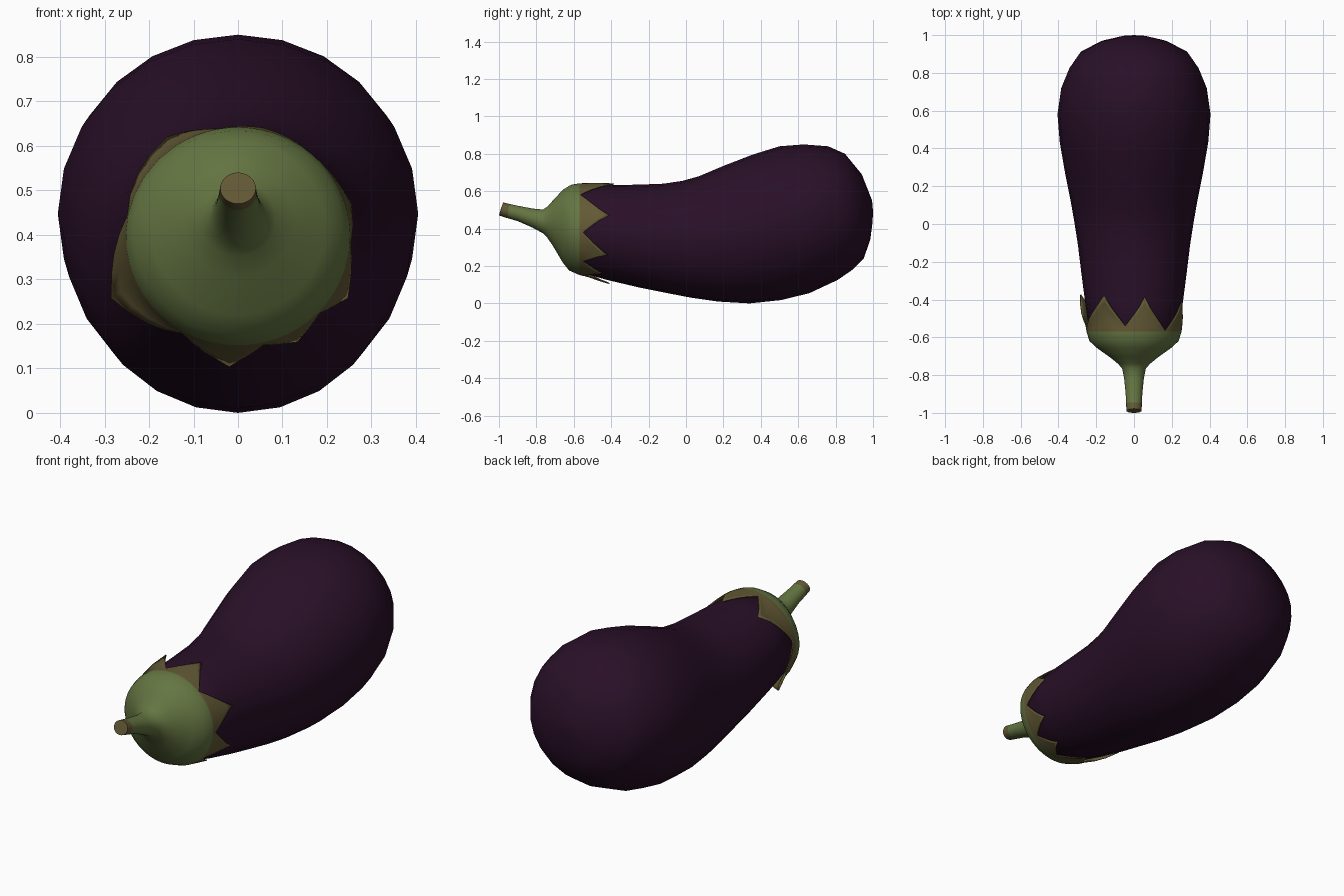
import bpy, bmesh, math
from mathutils import Vector

if "Cube" in bpy.data.objects:
    bpy.data.objects.remove(bpy.data.objects["Cube"])


def material(name, rgb):
    m = bpy.data.materials.new(name)
    m.diffuse_color = (*rgb, 1)
    m.use_nodes = True
    m.node_tree.nodes["Principled BSDF"].inputs["Base Color"].default_value = m.diffuse_color
    return m


purple = material("dark purple skin", (0.022, 0.005, 0.021))
green = material("calyx green", (0.13, 0.18, 0.055))
olive = material("olive brown edge", (0.125, 0.10, 0.036))


def ring_point(s, a):
    """Point at angle a on a tilted ring: (top y, top z, bottom y, bottom z, half width)."""
    ty, tz, by, bz, w = s
    t = (1 + math.sin(a)) / 2
    return Vector((w * math.cos(a), by + (ty - by) * t, bz + (tz - bz) * t))


def loft(name, rings, mats, mat_rule, cap_start, cap_end=None, angle=60):
    """Skin a list of point rings; caps are single centre points."""
    bm = bmesh.new()
    rows = [[bm.verts.new(p) for p in r] for r in rings]
    n = len(rows[0])
    for i in range(len(rows) - 1):
        for j in range(n):
            k = (j + 1) % n
            f = bm.faces.new((rows[i][j], rows[i][k], rows[i + 1][k], rows[i + 1][j]))
            f.material_index = mat_rule(i)
    for row, tip, idx in ((rows[0], cap_start, -1), (rows[-1], cap_end, len(rows))):
        if tip is not None:
            c = bm.verts.new(tip)
            for j in range(n):
                f = bm.faces.new((row[j], row[(j + 1) % n], c))
                f.material_index = mat_rule(idx)
    bmesh.ops.recalc_face_normals(bm, faces=bm.faces)
    # the first cap always looks towards -y
    first = [f for f in bm.faces if f.calc_center_median().y < rings[0][0].y + 0.02]
    if sum(f.normal.y * f.calc_area() for f in first if len(f.verts) == 3) > 0:
        bmesh.ops.reverse_faces(bm, faces=bm.faces)
    me = bpy.data.meshes.new(name)
    bm.to_mesh(me)
    bm.free()
    ob = bpy.data.objects.new(name, me)
    bpy.context.collection.objects.link(ob)
    for m in mats:
        me.materials.append(m)
    bpy.ops.object.select_all(action='DESELECT')
    ob.select_set(True)
    bpy.context.view_layer.objects.active = ob
    bpy.ops.object.shade_smooth_by_angle(angle=math.radians(angle))
    return ob


# fruit body: 24-sided rings that tilt towards the rounded end
body = [
    (-.66, .55, -.66, .25, .15), (-.58, .625, -.58, .17, .235),
    (-.42, .632, -.42, .125, .258), (-.25, .635, -.25, .085, .28),
    (-.12, .64, -.10, .055, .297), (-.02, .655, .03, .03, .315),
    (.07, .68, .17, .01, .335), (.20, .735, .34, .0, .365),
    (.355, .795, .51, .018, .393), (.50, .84, .66, .055, .405),
    (.63, .85, .81, .125, .385), (.76, .84, .89, .18, .342),
    (.85, .80, .95, .24, .29), (.94, .69, .985, .34, .18),
    (.995, .55, .997, .43, .06)]
loft("eggplant_body",
     [[ring_point(s, math.tau * j / 24) for j in range(24)] for s in body],
     [purple], lambda i: 0, (0, -.67, .41), (0, 1.0, .49))

# calyx leaf tips: (angle, tip y, outward curl)
tips = [(20, -.41, 0), (78, -.385, 0), (123, -.38, .02), (203, -.375, .035),
        (266, -.41, .012), (300, -.45, 0), (333, -.42, .008)]
valleys = [-.565, -.54, -.55, -.545, -.545, -.55, -.55]

# columns run tip -> valley -> tip so the leaf points stay sharp
columns = []
for i, (a0, y0, c0) in enumerate(tips):
    a1, y1, c1 = tips[(i + 1) % len(tips)]
    a1 += 360 if a1 < a0 else 0
    mid = (a0 + a1) / 2
    if a1 - a0 > 60:
        mid += 6
    for k in range(4):
        t = k / 4
        columns.append((a0 + (mid - a0) * t, y0 + (valleys[i] - y0) * t ** .8, c0 * (1 - t)))
    for k in range(4):
        t = k / 4
        columns.append((mid + (a1 - mid) * t, y1 + (valleys[i] - y1) * (1 - t) ** .8, c1 * t))

# stem flaring into the cap
stem = [
    (-.978, .54, -1.0, .470, .040), (-.945, .532, -.955, .456, .042),
    (-.90, .522, -.90, .44, .044), (-.82, .507, -.82, .405, .052),
    (-.765, .502, -.765, .375, .063), (-.738, .52, -.742, .352, .085),
    (-.705, .558, -.71, .305, .125), (-.655, .61, -.66, .22, .195),
    (-.615, .634, -.625, .176, .236), (-.57, .642, -.57, .152, .252)]
rings = [[ring_point(s, math.radians(a)) for a, _, _ in columns] for s in stem]


# ragged leaves lying just above the skin
def skin(y, a):
    t = (y + .57) / .19
    return ring_point((y, .642 + .005 * t, y, .152 - .044 * t, .252 + .022 * t), a)


STEPS = 5
for r in range(1, STEPS + 1):
    t = r / STEPS
    row = []
    for a, edge, curl in columns:
        a = math.radians(a)
        p = skin(-.57 + (edge + .57) * t, a)
        row.append(p + Vector((math.cos(a), 0, math.sin(a))) * curl * t ** 3)
    rings.append(row)

calyx = loft("calyx_and_stem", rings, [green, olive],
             lambda i: 1 if i < 1 or i >= len(stem) - 1 else 0, (0, -.99, .505), angle=50)
shell = calyx.modifiers.new("leaf thickness", 'SOLIDIFY')
shell.thickness = 0.006
shell.offset = -1
